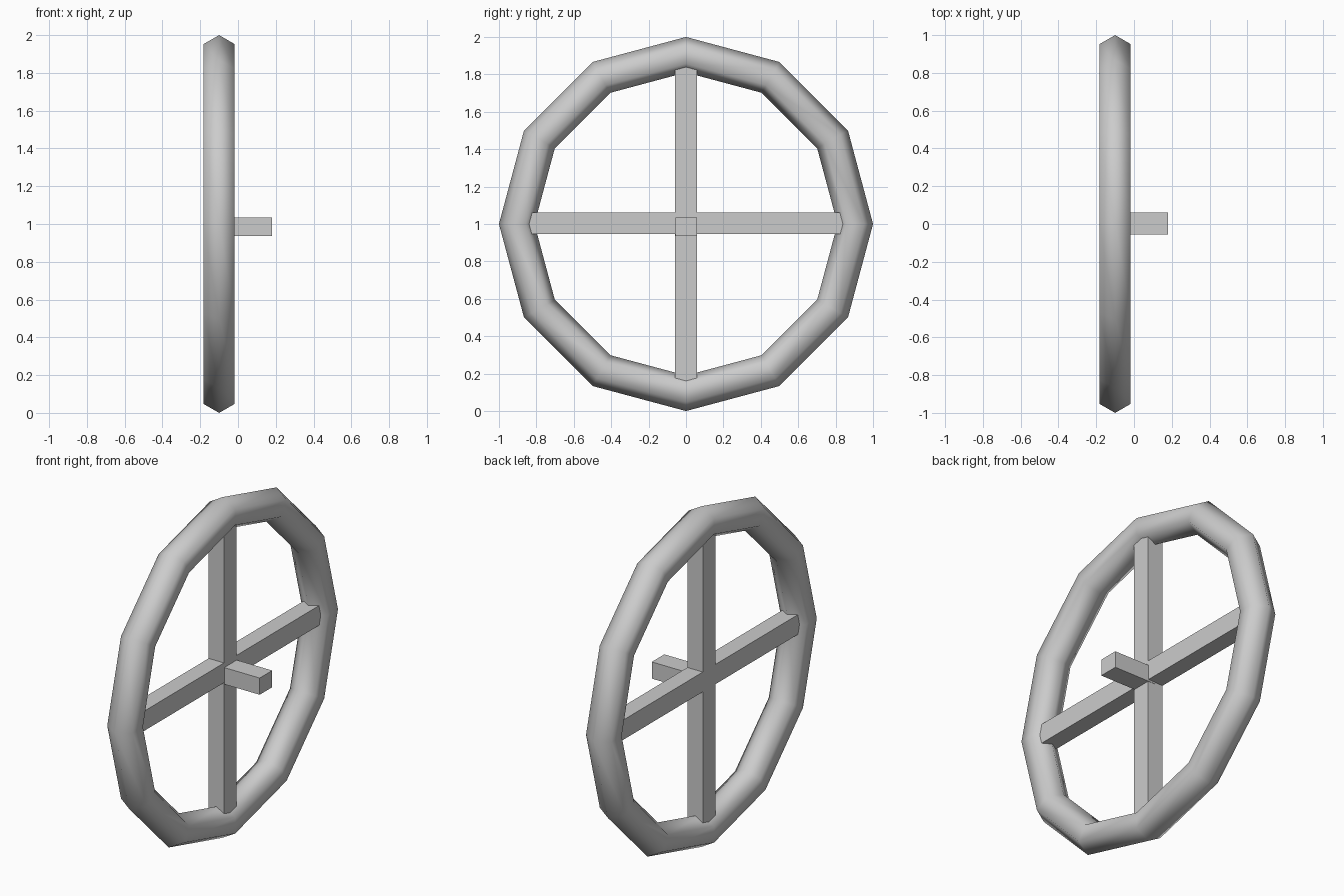
import bpy
import bmesh
from math import radians
from mathutils import Matrix, Vector

cube = bpy.data.objects.get("Cube")
if cube:
    bpy.data.objects.remove(cube, do_unlink=True)

grey = bpy.data.materials.new("plain grey")
grey.use_nodes = True
grey.diffuse_color = (0.6, 0.6, 0.6, 1)
grey.node_tree.nodes["Principled BSDF"].inputs["Base Color"].default_value = (0.6, 0.6, 0.6, 1)

WHEEL_X = -0.1


def add_object(name, bm, smooth=False):
    """Turn a bmesh into a named object with the grey material."""
    bmesh.ops.recalc_face_normals(bm, faces=bm.faces)
    mesh = bpy.data.meshes.new(name)
    for face in bm.faces:
        face.smooth = smooth
    bm.to_mesh(mesh)
    bm.free()
    mesh.materials.append(grey)
    obj = bpy.data.objects.new(name, mesh)
    bpy.context.collection.objects.link(obj)
    return obj


def add_box(name, center, size):
    bm = bmesh.new()
    bmesh.ops.create_cube(bm, size=1)
    bmesh.ops.scale(bm, vec=size, verts=bm.verts)
    bmesh.ops.translate(bm, vec=center, verts=bm.verts)
    return add_object(name, bm)


# Rim: a hexagonal tube swept around a twelve-sided ring
bm = bmesh.new()
hexagon = bmesh.ops.create_circle(bm, segments=6, radius=0.095)["verts"]
# Circle lies in XY with a corner on the Y axis; stand it up so that corner points outward
corner = max(hexagon, key=lambda v: v.co.y).co
turn = Vector((0, 1, 0)).angle(corner)
turn = -turn if corner.x < 0 else turn
bmesh.ops.rotate(bm, verts=hexagon, matrix=Matrix.Rotation(turn, 3, "Z"))
bmesh.ops.translate(bm, verts=hexagon, vec=(WHEEL_X, 0.905, 1))
bmesh.ops.spin(bm, geom=bm.edges[:], cent=(0, 0, 1), axis=(1, 0, 0),
               angle=radians(360), steps=12, use_merge=True)
bmesh.ops.remove_doubles(bm, verts=bm.verts, dist=0.0001)
add_object("rim", bm, smooth=True)

# Two full-width spokes crossing at the hub
add_box("vertical_spoke", (WHEEL_X, 0, 1), (0.1, 0.116, 1.76))
add_box("horizontal_spoke", (WHEEL_X, 0, 1.004), (0.1, 1.76, 0.116))

# Short axle sticking out of one side
add_box("axle", (0.04, 0.002, 0.985), (0.28, 0.116, 0.098))
